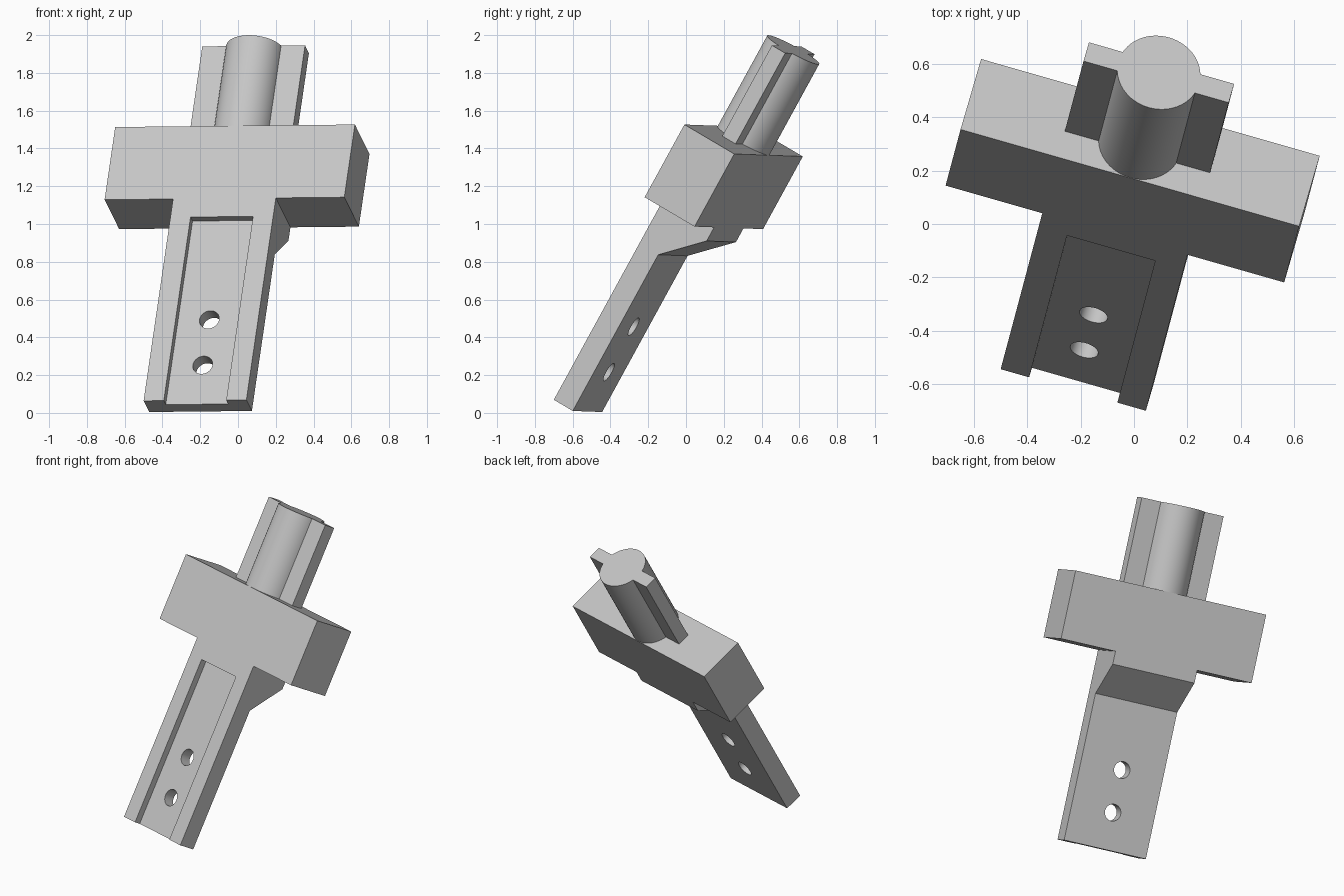
import bpy, bmesh, math
from mathutils import Matrix, Vector

if "Cube" in bpy.data.objects:
    bpy.data.objects.remove(bpy.data.objects["Cube"], do_unlink=True)

grey = bpy.data.materials.new("light_grey")
grey.use_nodes = True
grey.diffuse_color = (0.56, 0.56, 0.56, 1)
grey.node_tree.nodes["Principled BSDF"].inputs["Base Color"].default_value = (0.56, 0.56, 0.56, 1)


def finish(name, bm):
    bmesh.ops.recalc_face_normals(bm, faces=bm.faces)
    mesh = bpy.data.meshes.new(name)
    bm.to_mesh(mesh)
    bm.free()
    mesh.materials.append(grey)
    obj = bpy.data.objects.new(name, mesh)
    bpy.context.collection.objects.link(obj)
    return obj


def prism(name, profile, half_width):
    """Extrude a depth/length profile across the width."""
    bm = bmesh.new()
    face = bm.faces.new([bm.verts.new((-half_width, y, z)) for y, z in profile])
    side = bmesh.ops.extrude_face_region(bm, geom=[face])
    verts = [g for g in side["geom"] if isinstance(g, bmesh.types.BMVert)]
    bmesh.ops.translate(bm, verts=verts, vec=(2 * half_width, 0, 0))
    return finish(name, bm)


def box(name, half_width, y0, y1, z0, z1):
    return prism(name, [(y0, z0), (y1, z0), (y1, z1), (y0, z1)], half_width)


def cylinder(name, radius, length, centre, axis):
    bm = bmesh.new()
    bmesh.ops.create_cone(bm, cap_ends=True, segments=64, radius1=radius, radius2=radius, depth=length)
    turn = Vector((0, 0, 1)).rotation_difference(Vector(axis)).to_matrix().to_4x4()
    bm.transform(Matrix.Translation(centre) @ turn)
    return finish(name, bm)


def combine(body, tool, operation):
    mod = body.modifiers.new(tool.name, "BOOLEAN")
    mod.operation = operation
    mod.solver = "EXACT"
    mod.object = tool
    bpy.context.view_layer.objects.active = body
    bpy.ops.object.modifier_apply(modifier=mod.name)
    bpy.data.objects.remove(tool, do_unlink=True)


# Upright layout: x across, y to the back, z along the post, origin on the head's top
D = 0.158          # half depth of the head
HEAD_H = 0.442     # height of the head
POST_H = 0.552     # length of the post
STEM = 0.283       # half width of the stem and the post's fins

# Crosshead
body = box("mount_body", 0.66, -D, D, -HEAD_H, 0)

# Flat stem with a sloped shoulder at the back
combine(body, prism("stem", [(-D, -1.67), (-0.038, -1.67), (-0.038, -0.72), (D, -0.525),
                             (D, -0.3), (-D, -0.3)], STEM), "UNION")

# Round post with a fin on each side
combine(body, box("post_fins", STEM, -0.042, 0.042, -0.05, POST_H), "UNION")
combine(body, cylinder("post", D - 0.001, POST_H + 0.05, (0, 0, POST_H / 2 - 0.025), (0, 0, 1)), "UNION")

# Shallow groove in the front of the stem
combine(body, box("groove", 0.172, -0.3, -D + 0.043, -2, -0.553), "DIFFERENCE")

# Screw holes through the stem, rod holes through the head
for z in (-1.155, -1.431):
    combine(body, cylinder("screw_hole", 0.054, 1, (0, 0, z), (0, 1, 0)), "DIFFERENCE")
for z in (-0.123, -0.32):
    combine(body, cylinder("rod_hole", 0.055, 2, (0, -0.005, z), (1, 0, 0)), "DIFFERENCE")

# Lean the whole part back and turn it
up = Vector((0.127, 0.476, 0.870)).normalized()
across = Vector((0.961, -0.276, 0.008))
across = (across - up * across.dot(up)).normalized()
back = up.cross(across)
pose = Matrix((across, back, up)).transposed().to_4x4()
body.data.transform(Matrix.Translation((0.023, 0.305, 1.442)) @ pose)

bpy.ops.object.select_all(action="DESELECT")
body.select_set(True)
bpy.context.view_layer.objects.active = body
bpy.ops.object.shade_smooth_by_angle(angle=math.radians(30))
